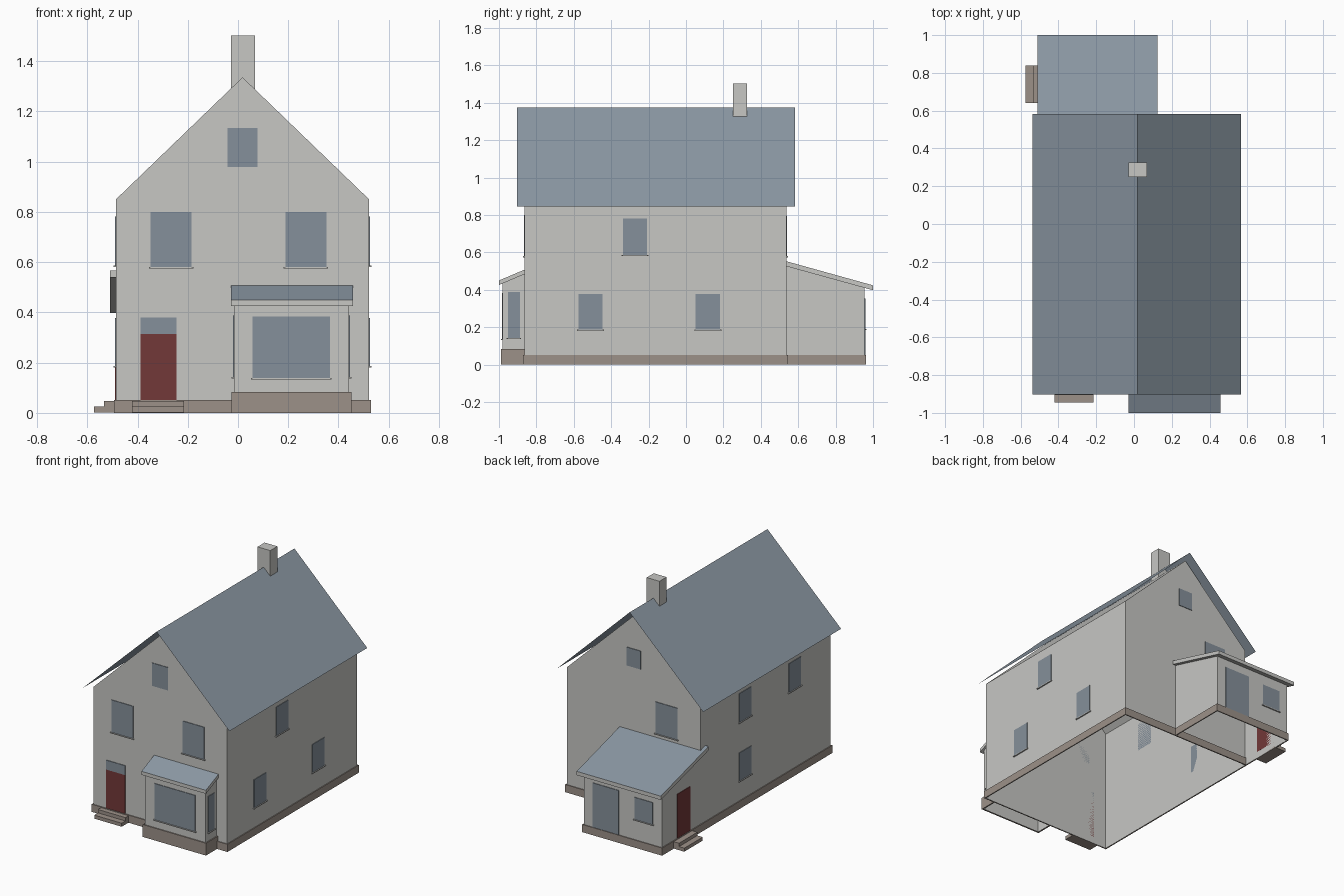
import bpy
import bmesh
from mathutils import Vector

default = bpy.data.objects.get("Cube")
if default:
    bpy.data.objects.remove(default, do_unlink=True)


def material(name, r, g, b):
    mat = bpy.data.materials.new(name)
    mat.use_nodes = True
    mat.diffuse_color = (r, g, b, 1)
    mat.node_tree.nodes["Principled BSDF"].inputs["Base Color"].default_value = (r, g, b, 1)
    return mat


RENDER = material("pale grey render", 0.57, 0.57, 0.55)
SLATE = material("blue grey slate", 0.26, 0.315, 0.37)
GLASS = material("grey blue glass", 0.235, 0.28, 0.325)
RED = material("dark red door", 0.17, 0.04, 0.04)
STONE = material("brown stone", 0.335, 0.285, 0.25)


def finish(name, bm, *mats):
    mesh = bpy.data.meshes.new(name)
    bm.to_mesh(mesh)
    bm.free()
    for mat in mats:
        mesh.materials.append(mat)
    obj = bpy.data.objects.new(name, mesh)
    bpy.context.collection.objects.link(obj)
    return obj


def prism(profile, axis, start, end):
    """Extrude a (horizontal, z) profile along the x or y axis."""
    bm = bmesh.new()
    make = (lambda h, z: (start, h, z)) if axis == "x" else (lambda h, z: (h, start, z))
    face = bm.faces.new([bm.verts.new(make(h, z)) for h, z in profile])
    extruded = bmesh.ops.extrude_face_region(bm, geom=[face])["geom"]
    shift = Vector((end - start, 0, 0) if axis == "x" else (0, end - start, 0))
    bmesh.ops.translate(bm, vec=shift,
                        verts=[g for g in extruded if isinstance(g, bmesh.types.BMVert)])
    bmesh.ops.recalc_face_normals(bm, faces=bm.faces)
    bm.normal_update()
    return bm


def walls(name, profile, axis, start, end):
    # Hollow shell, open underneath
    bm = prism(profile, axis, start, end)
    floor = [f for f in bm.faces if f.normal.z < -0.9]
    bmesh.ops.delete(bm, geom=floor, context="FACES")
    return finish(name, bm, RENDER)


def lean_to_roof(name, profile, start, end):
    # Slate on the upper slope, pale edges and underside
    bm = prism(profile, "x", start, end)
    for f in bm.faces:
        f.material_index = int(f.normal.z > 0.5)
    return finish(name, bm, RENDER, SLATE)


def box(name, x, y, z, mat):
    corners = [(x[0], z[0]), (x[1], z[0]), (x[1], z[1]), (x[0], z[1])]
    return finish(name, prism(corners, "y", *y), mat)


def footing(name, x, y, height, lip=0.008):
    # Narrow band around the foot of a wall
    corners = [(x[0], 0), (x[1], 0), (x[1], height), (x[0], height)]
    bm = prism(corners, "y", *y)
    flat = [f for f in bm.faces if abs(f.normal.z) > 0.9]
    bmesh.ops.inset_individual(bm, faces=flat, thickness=lip)
    bmesh.ops.delete(bm, geom=flat, context="FACES")
    return finish(name, bm, STONE)


def panel(name, side, wall, across, z, mat, depth=0.004):
    """Thin plate on a wall; side is front, back, left or right."""
    out = depth if side in ("back", "left") else -depth
    span = sorted((wall, wall + out))
    if side in ("front", "back"):
        return box(name, across, span, z, mat)
    return box(name, span, across, z, mat)


def window(name, side, wall, across, z, sill=True):
    panel(name, side, wall, across, z, GLASS)
    if sill:
        wide = (across[0] - 0.007, across[1] + 0.007)
        panel(name + "_sill", side, wall, wide, (z[0] - 0.006, z[0]), RENDER, 0.009)


# Main dimensions
LEFT, RIGHT, FRONT, BACK = 0.522, -0.486, -0.863, 0.537
MID, EAVE = 0.018, 0.85
EXT_LEFT, EXT_BACK = 0.10, 0.955
BAY_X, BAY_FRONT = (-0.016, 0.442), -0.98

# Wall shells
walls("main_walls", [(RIGHT, 0), (LEFT, 0), (LEFT, EAVE), (MID, 1.336), (RIGHT, EAVE)],
      "y", FRONT, BACK)
walls("extension_walls", [(BACK, 0), (EXT_BACK, 0), (EXT_BACK, 0.411), (BACK, 0.527)],
      "x", RIGHT, EXT_LEFT)
walls("bay_walls", [(FRONT, 0), (BAY_FRONT, 0), (BAY_FRONT, 0.435), (FRONT, 0.484)],
      "x", *BAY_X)

# Footings
footing("main_footing", (RIGHT - 0.008, LEFT + 0.008), (FRONT - 0.008, BACK + 0.008), 0.052)
footing("extension_footing", (RIGHT - 0.008, EXT_LEFT + 0.008), (BACK, EXT_BACK + 0.008), 0.052)
footing("bay_footing", (BAY_X[0] - 0.01, BAY_X[1] + 0.01), (BAY_FRONT - 0.01, FRONT), 0.084, 0.01)

# Main roof: two thin sheets meeting at the ridge
roof = bmesh.new()
rows = [[roof.verts.new((x, y, z)) for y in (-0.903, 0.582)]
        for x, z in ((-0.537, 0.845), (MID, 1.376), (0.567, 0.845))]
for a, b in zip(rows, rows[1:]):
    roof.faces.new((a[0], b[0], b[1], a[1]))
finish("main_roof", roof, SLATE)

# Lean-to roofs and chimney
lean_to_roof("extension_roof", [(0.485, 0.54), (1.0, 0.398), (1.0, 0.424), (0.485, 0.567)],
             -0.51, 0.124)
lean_to_roof("bay_roof", [(FRONT, 0.484), (-1.0, 0.426), (-1.0, 0.45), (FRONT, 0.508)],
             -0.028, 0.458)
box("chimney", (-0.028, 0.068), (0.25, 0.326), (1.27, 1.502), RENDER)

# Front windows and door
for label, x in (("right", (-0.348, -0.185)), ("left", (0.189, 0.352))):
    window(f"front_{label}_window", "front", FRONT, x, (0.58, 0.8))
window("front_attic_window", "front", FRONT, (-0.042, 0.078), (0.978, 1.134), False)
panel("front_door", "front", FRONT, (-0.388, -0.245), (0.047, 0.315), RED)
panel("front_door_transom", "front", FRONT, (-0.388, -0.245), (0.315, 0.379), GLASS)

# Bay windows
window("bay_front_window", "front", BAY_FRONT, (0.058, 0.366), (0.138, 0.384))
for side, wall in (("right", BAY_X[0]), ("left", BAY_X[1])):
    window(f"bay_{side}_window", side, wall, (-0.952, -0.888), (0.142, 0.388))

# Side windows
UPPER, LOWER = (0.586, 0.782), (0.187, 0.378)
side_windows = (("left", LEFT, -0.273, UPPER), ("left", LEFT, -0.511, LOWER),
                ("left", LEFT, 0.117, LOWER), ("right", RIGHT, 0.059, UPPER),
                ("right", RIGHT, -0.475, UPPER), ("right", RIGHT, 0.059, LOWER))
for i, (side, wall, y, z) in enumerate(side_windows):
    window(f"{side}_window_{i + 1}", side, wall, (y - 0.065, y + 0.065), z)

# Back windows and doors
window("back_attic_window", "back", BACK, (-0.035, 0.071), (0.985, 1.11), False)
window("back_upper_window", "back", BACK, (-0.313, -0.148), (0.58, 0.795))
window("extension_window", "back", EXT_BACK, (-0.419, -0.283), (0.19, 0.34))
panel("extension_glass_door", "back", EXT_BACK, (-0.163, 0.032), (0.052, 0.354), GLASS)
panel("extension_side_door", "right", RIGHT, (0.653, 0.793), (0.047, 0.352), RED)

# Doorsteps, two to each door
for level, height, reach in (("lower", 0.025, 0.082), ("upper", 0.048, 0.042)):
    low = height - 0.024
    box(f"front_{level}_step", (-0.422, -0.215), (FRONT - reach, FRONT), (low, height), STONE)
    box(f"side_{level}_step", (RIGHT - reach - 0.006, RIGHT), (0.64, 0.838), (low, height), STONE)
